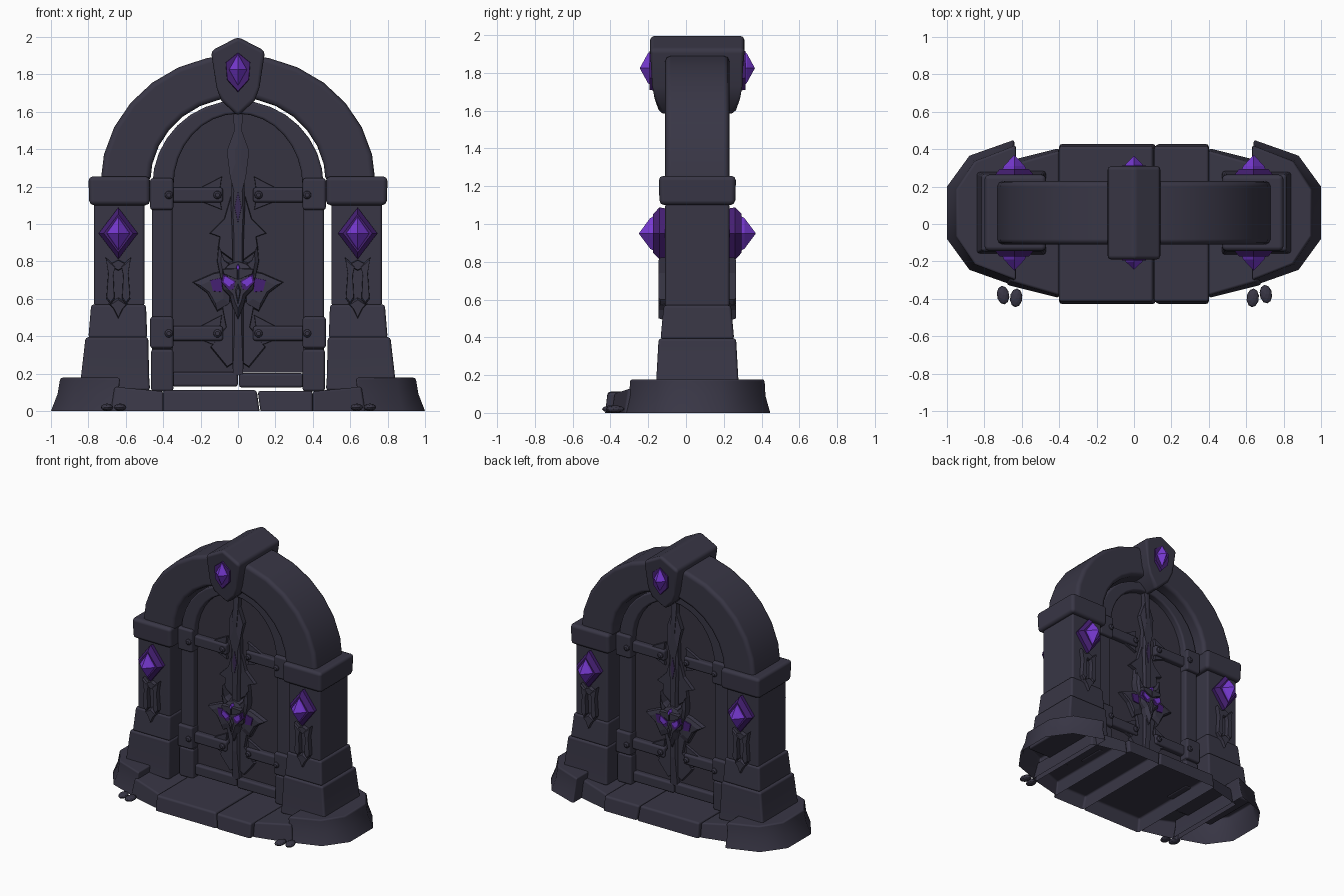
import bpy, bmesh, math

if "Cube" in bpy.data.objects:
    bpy.data.objects.remove(bpy.data.objects["Cube"])

CY = 0.06  # y of the gate's centre plane; every part is modelled around it


def mat(name, rgb):
    m = bpy.data.materials.new(name)
    m.diffuse_color = (*rgb, 1)
    m.use_nodes = True
    m.node_tree.nodes["Principled BSDF"].inputs["Base Color"].default_value = m.diffuse_color
    return m


STONE = mat("dark slate stone", (0.040, 0.037, 0.060))
DOOR = mat("dark door panel", (0.037, 0.034, 0.053))
DEEP = mat("deep purple", (0.060, 0.014, 0.17))
DIM = mat("dim violet", (0.042, 0.024, 0.085))
GEM = mat("bright violet gem", (0.19, 0.042, 0.66))


def loft(name, rings, material, mirror="", bevel=0.0, cap0=True, cap1=True, y=CY):
    """Skin a list of equal-length point rings; mirror in x and/or y about the gate centre."""
    bm = bmesh.new()
    vs = [[bm.verts.new(p) for p in r] for r in rings]
    n = len(vs[0])
    for a, b in zip(vs, vs[1:]):
        for i in range(n):
            bm.faces.new((a[i], a[(i + 1) % n], b[(i + 1) % n], b[i]))
    if cap0:
        bm.faces.new(vs[0][::-1])
    if cap1:
        bm.faces.new(vs[-1])
    bmesh.ops.remove_doubles(bm, verts=bm.verts, dist=0.0005)
    bmesh.ops.recalc_face_normals(bm, faces=bm.faces)
    # open shells: make sure the top cap faces up
    if not cap0 and cap1:
        top = max(bm.faces, key=lambda f: f.calc_center_median().z)
        if top.normal.z < 0:
            bmesh.ops.reverse_faces(bm, faces=bm.faces)
    for f in bm.faces:
        f.smooth = bevel > 0
    me = bpy.data.meshes.new(name)
    bm.to_mesh(me)
    bm.free()
    me.materials.append(material)
    ob = bpy.data.objects.new(name, me)
    ob.location.y = y
    bpy.context.collection.objects.link(ob)
    if mirror:
        m = ob.modifiers.new("mirror", "MIRROR")
        m.use_axis = ("x" in mirror, "y" in mirror, False)
    if bevel:
        b = ob.modifiers.new("bevel", "BEVEL")
        b.width, b.segments, b.limit_method = bevel, 2, "ANGLE"
        b.angle_limit = math.radians(35)
        b.harden_normals = True
    return ob


def block(name, levels, material=STONE, mirror="x", bevel=0.015, **kw):
    """Stacked rectangles: each level is (z, x0, x1, half depth)."""
    rings = [[(a, -d, z), (b, -d, z), (b, d, z), (a, d, z)] for z, a, b, d in levels]
    return loft(name, rings, material, mirror, bevel, **kw)


def relief(name, outline, levels, material=STONE, mirror="y", bevel=0.0):
    """Front outline (x, z) raised through (y, scale) levels about its centre."""
    xs, zs = [p[0] for p in outline], [p[1] for p in outline]
    cx, cz = (min(xs) + max(xs)) / 2, (min(zs) + max(zs)) / 2
    rings = [[(cx + (x - cx) * s, y, cz + (z - cz) * s) for x, z in outline] for y, s in levels]
    return loft(name, rings, material, mirror, bevel, cap1=levels[-1][1] > 0)


def sym(half, cx=0.0):
    """Complete a half outline (running top to bottom on the right side)."""
    left = [(-x, z) for x, z in half[::-1] if x > 0]
    return [(cx + x, z) for x, z in half + left]


def diamond(cx, cz, w, h):
    return [(cx, cz + h), (cx + w, cz), (cx, cz - h), (cx - w, cz)]


def arch(name, ao, bo, ai, bi, z, depth, n, bevel):
    """Half-ellipse band with a rectangular section."""
    rings = []
    for k in range(n + 1):
        t = math.pi * k / n
        c, s = math.cos(t), math.sin(t)
        o, i = (ao * c, z + bo * s), (ai * c, z + bi * s)
        rings.append([(i[0], -depth, i[1]), (o[0], -depth, o[1]), (o[0], depth, o[1]), (i[0], depth, i[1])])
    return loft(name, rings, STONE, "", bevel)


# Steps and outer base, hollow underneath
block("step_wide", [(0, -0.40, 0.115, 0.428), (0.112, -0.40, 0.10, 0.415)], mirror="", cap0=False, y=0)
block("step_narrow", [(0, 0.12, 0.40, 0.428), (0.108, 0.105, 0.40, 0.415)], mirror="", cap0=False, y=0)
loft("step_side", [[(0.40, -0.40, 0), (0.68, -0.33, 0), (0.68, 0.33, 0), (0.40, 0.40, 0)],
                   [(0.40, -0.385, 0.105), (0.66, -0.31, 0.13), (0.66, 0.31, 0.13), (0.40, 0.385, 0.105)]],
     STONE, "x", 0.012, cap0=False, y=0.005)


def base_ring(pts, z):
    return [(x, -d, z) for x, d in pts] + [(x, d, z) for x, d in pts[::-1]]


loft("outer_base", [base_ring([(0.64, 0.39), (0.88, 0.305), (1.0, 0.14)], 0),
                    base_ring([(0.64, 0.365), (0.86, 0.28), (0.965, 0.13)], 0.09),
                    base_ring([(0.63, 0.36), (0.85, 0.275), (0.95, 0.125)], 0.178)],
     STONE, "x", 0.012, cap0=False)

# Pillars
block("pillar_plinth", [(0.11, 0.47, 0.86, 0.225), (0.18, 0.475, 0.84, 0.217), (0.395, 0.48, 0.815, 0.205)])
block("pillar_foot", [(0.39, 0.485, 0.80, 0.195), (0.57, 0.492, 0.785, 0.178)])
block("pillar_shaft", [(0.56, 0.50, 0.77, 0.17), (1.11, 0.50, 0.77, 0.17)])
block("pillar_capital", [(1.10, 0.47, 0.795, 0.20), (1.255, 0.47, 0.80, 0.205)], bevel=0.025)

# Arch and keystone
arch("stone_arch", 0.735, 0.685, 0.47, 0.455, 1.22, 0.17, 14, 0.03)
key = sym([(0, 2.0), (0.145, 1.925), (0.115, 1.73), (0.09, 1.66), (0, 1.575)])
key_depth = lambda z: 0.25 if z > 1.7 else (0.235 if z > 1.62 else 0.19)
loft("keystone", [[(x, s * key_depth(z), z) for x, z in key] for s in (-1, 1)], STONE, "", 0.022)
relief("keystone_gem_mount", sym([(0, 1.92), (0.068, 1.865), (0.06, 1.77), (0, 1.705)]),
       [(-0.22, 1), (-0.254, 0.95)], DEEP)
relief("keystone_gem", diamond(0, 1.825, 0.052, 0.092), [(-0.245, 1), (-0.262, 0.85), (-0.305, 0)], GEM)

# Pillar gems and hanging ornaments
relief("pillar_gem_mount", diamond(0.64, 0.95, 0.105, 0.138),
       [(-0.16, 0.95), (-0.20, 1), (-0.235, 0.74)], DEEP, "xy")
relief("pillar_gem", diamond(0.64, 0.95, 0.066, 0.095), [(-0.225, 1), (-0.25, 0.85), (-0.31, 0)], GEM, "xy")
prong = [(0.015, 0.775), (0.068, 0.822), (0.054, 0.74), (0.064, 0.60), (0.04, 0.57), (0.02, 0.60), (0.026, 0.73)]
for side in (-1, 1):
    relief("pillar_ornament_prong", [(0.64 + side * x, z) for x, z in prong],
           [(-0.16, 1), (-0.195, 1), (-0.205, 0.9)], STONE, "xy")
relief("pillar_ornament_top", sym([(0, 0.81), (0.04, 0.79), (0.03, 0.765), (0, 0.75)], 0.64),
       [(-0.16, 1), (-0.2, 0.85)], STONE, "xy")
relief("pillar_ornament_tip", sym([(0, 0.61), (0.055, 0.575), (0.028, 0.545), (0, 0.485)], 0.64),
       [(-0.16, 1), (-0.205, 0.75)], STONE, "xy")

# Door frame
block("frame_post", [(0.11, 0.35, 0.46, 0.10), (1.22, 0.35, 0.46, 0.10)])
block("frame_foot", [(0.105, 0.345, 0.465, 0.11), (0.33, 0.345, 0.465, 0.11)])
arch("frame_arch", 0.458, 0.455, 0.345, 0.385, 1.205, 0.10, 16, 0.015)

# Door leaf, bottom rail
leaf = [(0, 0.205), (0.365, 0.205)] + [
    (0.365 * math.cos(t), 1.2 + 0.40 * math.sin(t)) for t in [math.pi / 20 * k for k in range(11)]]
loft("door_leaf", [[(x, y, z) for x, z in leaf] for y in (-0.05, 0.05)], DOOR, "x")
block("door_rail_left", [(0.13, -0.35, 0.0, 0.085), (0.21, -0.35, 0.0, 0.085)], mirror="")
block("door_rail_right", [(0.125, 0.005, 0.35, 0.085), (0.203, 0.005, 0.35, 0.085)], mirror="")

# Hinges with straps and rivets
for z in (0.415, 1.155):
    block("hinge_box", [(z - 0.08, 0.345, 0.47, 0.125), (z + 0.09, 0.345, 0.47, 0.125)])
    block("hinge_strap", [(z - 0.04, 0.08, 0.36, 0.09), (z + 0.04, 0.08, 0.36, 0.09)])
    relief("hinge_flare", [(0.22, z + 0.03), (0.085, z + 0.10), (0.10, z), (0.085, z - 0.08), (0.2, z - 0.035)],
           [(-0.04, 1), (-0.07, 0.96)], STONE, "xy")
    for x, y in ((0.37, -0.12), (0.11, -0.085)):
        dot = [(x + 0.023 * math.cos(k * math.pi / 5), z + 0.023 * math.sin(k * math.pi / 5)) for k in range(10)]
        relief("hinge_rivet", dot, [(y, 1), (y - 0.012, 0.9), (y - 0.02, 0.5)], STONE, "xy")

# Central spine and blade-like plates
relief("door_spine", sym([(0, 1.65), (0.025, 1.6), (0.02, 1.5), (0.06, 1.39), (0.032, 1.29), (0.038, 1.12),
                          (0.03, 0.9), (0.028, 0.2), (0, 0.19)]), [(-0.04, 1), (-0.085, 1), (-0.10, 0.7)])
relief("spine_glow", diamond(0, 1.09, 0.02, 0.09), [(-0.095, 1), (-0.103, 0.9)], DIM)
relief("spine_upper_plate", sym([(0, 1.17), (0.04, 1.15), (0.075, 1.03), (0.155, 0.95), (0.10, 0.93),
                                 (0.11, 0.86), (0, 0.78)]), [(-0.04, 1), (-0.075, 0.95)])
relief("spine_lower_plate", sym([(0, 0.60), (0.09, 0.58), (0.065, 0.45), (0.15, 0.34), (0.06, 0.23),
                                 (0, 0.27)]), [(-0.04, 1), (-0.075, 0.95)])

# Horned skull with wings
relief("skull_wing", [(0.03, 0.76), (0.13, 0.74), (0.245, 0.69), (0.165, 0.63), (0.11, 0.53), (0.04, 0.57)],
       [(-0.04, 1), (-0.08, 0.93), (-0.09, 0.6)], STONE, "xy")
relief("wing_glow", [(0.08, 0.715), (0.15, 0.70), (0.135, 0.64), (0.085, 0.635)],
       [(-0.08, 1), (-0.097, 0.95)], DEEP, "xy")
relief("skull_head", sym([(0, 0.81), (0.065, 0.79), (0.098, 0.72), (0.085, 0.65), (0.045, 0.61),
                          (0.03, 0.55), (0, 0.48)]), [(-0.05, 1), (-0.11, 0.93), (-0.135, 0.6)])
relief("skull_horn", [(0.03, 0.775), (0.075, 0.81), (0.105, 0.89), (0.112, 0.80), (0.092, 0.70)],
       [(-0.05, 1), (-0.10, 0.95), (-0.115, 0.5)], STONE, "xy")
relief("skull_brow", [(0.0, 0.765), (0.085, 0.76), (0.08, 0.735), (0.0, 0.70)],
       [(-0.11, 1), (-0.145, 0.9)], STONE, "xy")
relief("skull_nose", sym([(0, 0.70), (0.02, 0.65), (0, 0.55)]), [(-0.12, 1), (-0.15, 0.5)])
relief("skull_socket", [(0.012, 0.695), (0.08, 0.735), (0.09, 0.69), (0.05, 0.645), (0.022, 0.65)],
       [(-0.09, 1), (-0.138, 0.95)], DEEP, "xy")
relief("skull_eye", [(0.018, 0.69), (0.072, 0.722), (0.078, 0.69), (0.047, 0.664)],
       [(-0.11, 1), (-0.143, 0.95)], GEM, "xy")
relief("skull_forehead_gem", diamond(0, 0.768, 0.011, 0.022), [(-0.11, 1), (-0.15, 0.8)], GEM)

# Pebbles in front of the base
for x, y, r in ((-0.70, -0.38, 0.15), (-0.63, -0.395, -0.1), (0.635, -0.395, -0.1), (0.705, -0.375, 0.15)):
    bpy.ops.mesh.primitive_ico_sphere_add(subdivisions=2, radius=1, location=(x, y, 0.02), rotation=(0, 0, r))
    pebble = bpy.context.object
    pebble.name = "pebble"
    pebble.scale = (0.033, 0.05, 0.02)
    pebble.data.materials.append(STONE)
